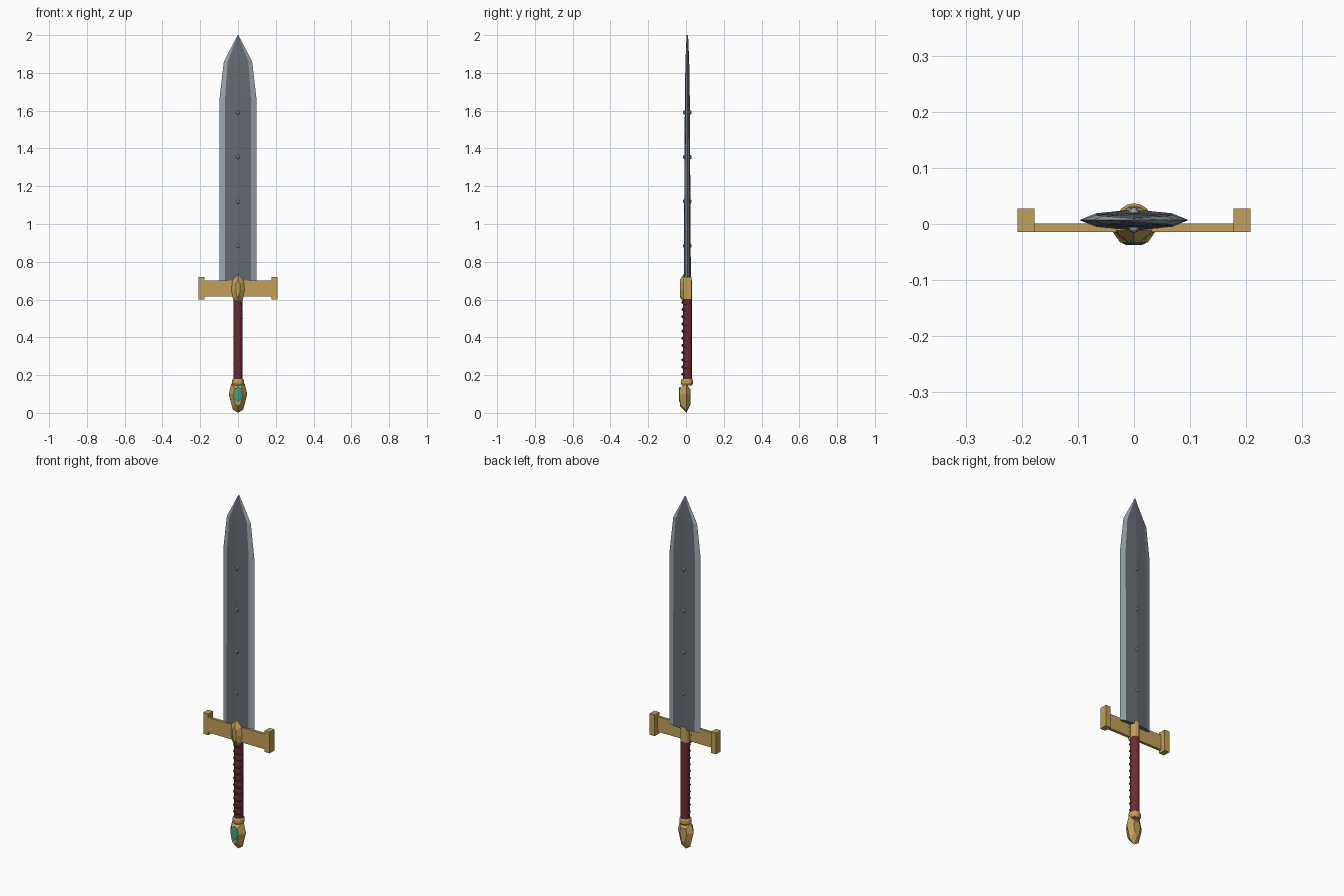
import bpy, bmesh, math

if "Cube" in bpy.data.objects:
    bpy.data.objects.remove(bpy.data.objects["Cube"])

def material(name, rgb):
    m = bpy.data.materials.new(name)
    m.diffuse_color = (*rgb, 1)
    m.use_nodes = True
    m.node_tree.nodes["Principled BSDF"].inputs["Base Color"].default_value = m.diffuse_color
    return m

GOLD = material("gold", (0.54, 0.35, 0.10))
EDGE = material("edge_steel", (0.33, 0.39, 0.45))
CORE = material("dark_steel", (0.13, 0.145, 0.17))
RED = material("red_leather", (0.15, 0.025, 0.035))
GREEN = material("green_gem", (0.04, 0.36, 0.24))

def finish(bm, name, *mats):
    bmesh.ops.recalc_face_normals(bm, faces=bm.faces)
    me = bpy.data.meshes.new(name)
    bm.to_mesh(me)
    bm.free()
    for m in mats:
        me.materials.append(m)
    ob = bpy.data.objects.new(name, me)
    bpy.context.collection.objects.link(ob)
    return ob

def loft(name, rings, mats, strip_mats=None):
    """Skin equal-length rings, close both ends."""
    bm = bmesh.new()
    vs = [[bm.verts.new(p) for p in r] for r in rings]
    n = len(rings[0])
    for a, b in zip(vs, vs[1:]):
        for i in range(n):
            f = bm.faces.new((a[i], a[(i + 1) % n], b[(i + 1) % n], b[i]))
            f.material_index = strip_mats[i] if strip_mats else 0
    for r in (vs[0], vs[-1]):
        bm.faces.new(r).material_index = 1 if strip_mats else 0
    return finish(bm, name, *mats)

def box(name, x, y, z, mat):
    pts = lambda h: [(x[0], y[0], h), (x[1], y[0], h), (x[1], y[1], h), (x[0], y[1], h)]
    return loft(name, [pts(z[0]), pts(z[1])], [mat])

def facet_gem(name, half, cz, layers, mat):
    """Outline in xz, mirrored in x, scaled per (y, sx, sz) layer."""
    outline = half + [(-x, z) for x, z in reversed(half) if x > 0]
    return loft(name, [[(x * sx, y, cz + (z - cz) * sz) for x, z in outline]
                       for y, sx, sz in layers], [mat])

def turned(name, profile, cy, sides, mat):
    """Round part about a vertical axis from (radius, z) pairs."""
    rings = [[(r * math.cos(2 * math.pi * i / sides), cy + r * math.sin(2 * math.pi * i / sides), z)
              for i in range(sides)] for r, z in profile]
    return loft(name, rings, [mat])

def smooth(ob, deg=40):
    bpy.ops.object.select_all(action='DESELECT')
    bpy.context.view_layer.objects.active = ob
    ob.select_set(True)
    bpy.ops.object.shade_smooth_by_angle(angle=math.radians(deg))

# Blade: (z, edge half width, bevel half width, bevel depth, ridge depth)
BY = 0.007
sections = [(0.685, 0.097, 0.068, 0.012, 0.019), (1.67, 0.097, 0.068, 0.009, 0.013),
            (1.86, 0.075, 0.055, 0.007, 0.010), (2.0, 0.002, 0.001, 0.003, 0.004)]
rings = [[(e, BY, z), (b, BY + d, z), (0, BY + r, z), (-b, BY + d, z),
          (-e, BY, z), (-b, BY - d, z), (0, BY - r, z), (b, BY - d, z)]
         for z, e, b, d, r in sections]
loft("blade", rings, [EDGE, CORE], [0, 1, 1, 0, 0, 1, 1, 0])

# Rivets on both faces of the blade
for k in range(4):
    z = 0.885 + 0.235 * k
    for side in (-1, 1):
        bm = bmesh.new()
        bmesh.ops.create_uvsphere(bm, u_segments=8, v_segments=6, radius=1)
        for v in bm.verts:
            v.co = (v.co.x * 0.010, BY + side * 0.014 + v.co.y * 0.009, z + v.co.z * 0.012)
        finish(bm, "blade_rivet", EDGE)

# Crossguard: bar, end blocks and faceted centre ornament
box("guard_bar", (-0.18, 0.18), (-0.014, 0.001), (0.615, 0.70), GOLD)
for s in (-1, 1):
    box("guard_end", sorted((s * 0.177, s * 0.208)), (-0.014, 0.028), (0.60, 0.72), GOLD)
facet_gem("guard_ornament",
          [(0, 0.583), (0.026, 0.602), (0.038, 0.65), (0.032, 0.70), (0, 0.735)], 0.66,
          [(-0.033, 0.3, 0.6), (-0.012, 1, 1), (0.002, 0.9, 0.9)], GOLD)
turned("guard_socket", [(0.025, 0.612), (0.025, 0.70)], 0.006, 12, GOLD)

# Grip with slanted cord wraps standing out at front and sides
smooth(turned("grip", [(0.024, 0.165), (0.024, 0.615)], 0.007, 16, RED))
for k in range(11):
    bpy.ops.mesh.primitive_torus_add(major_radius=0.0225, minor_radius=0.004,
                                     major_segments=20, minor_segments=6,
                                     location=(0, 0.001, 0.205 + 0.038 * k),
                                     rotation=(0, math.radians(18), 0))
    wrap = bpy.context.object
    wrap.name = "grip_wrap"
    wrap.data.materials.append(RED)
    smooth(wrap, 60)

# Collar, pommel and its inset stone
turned("pommel_collar", [(0.026, 0.145), (0.032, 0.155), (0.032, 0.172), (0.027, 0.18)],
       0.005, 16, GOLD)
facet_gem("pommel", [(0, 0.0), (0.028, 0.018), (0.049, 0.10), (0.035, 0.155)], 0.092,
          [(-0.033, 0.5, 0.6), (0.002, 1, 1), (0.024, 0.45, 0.5)], GOLD)
facet_gem("pommel_gem", [(0, 0.055), (0.015, 0.068), (0.021, 0.097), (0.015, 0.125), (0, 0.138)],
          0.096, [(-0.030, 1, 1), (-0.034, 1, 1), (-0.037, 0.7, 0.7)], GREEN)
